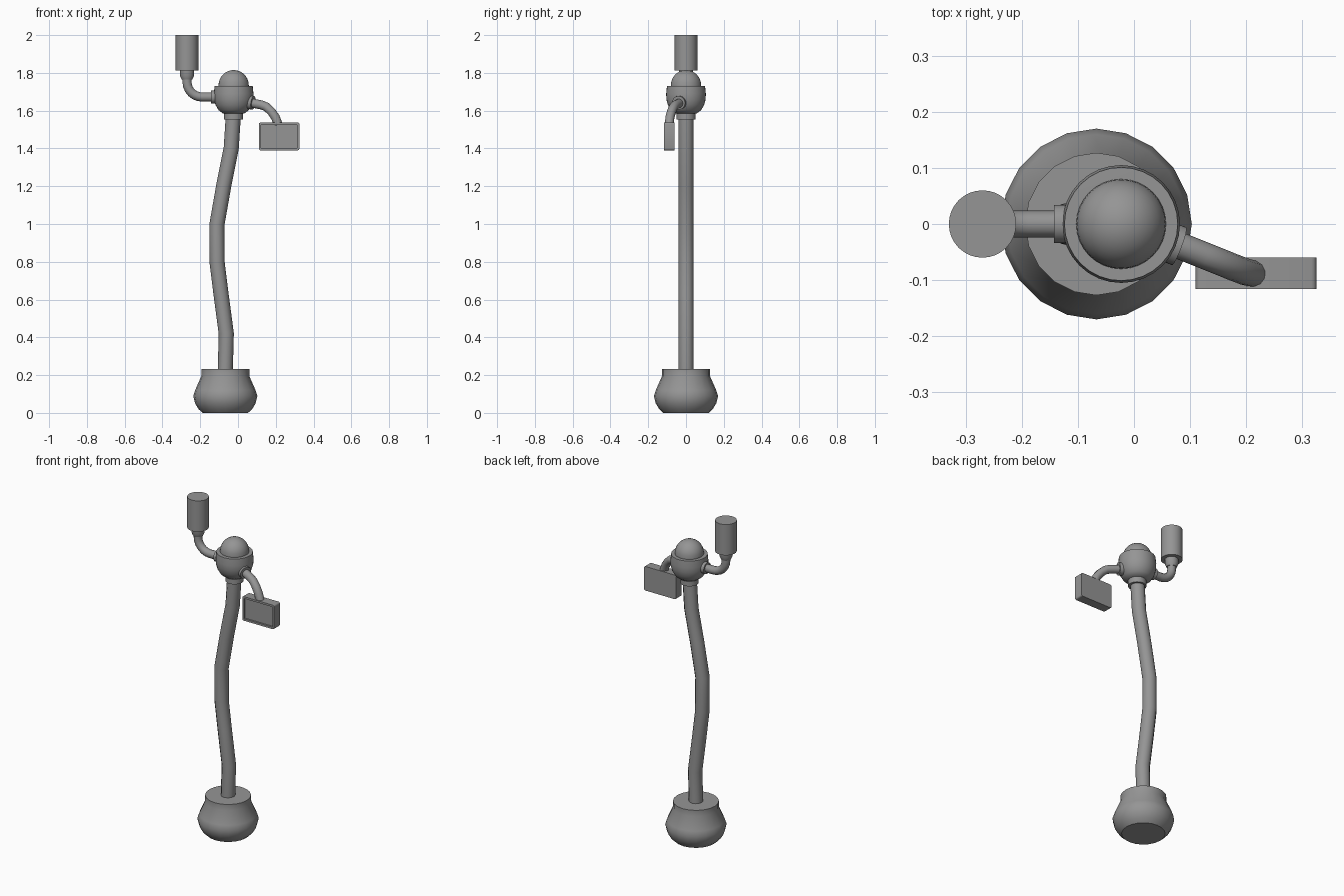
import bpy, bmesh, math
from mathutils import Vector

if "Cube" in bpy.data.objects:
    bpy.data.objects.remove(bpy.data.objects["Cube"])

GREY = (0.3, 0.3, 0.3, 1)
mat = bpy.data.materials.new("mid grey")
mat.use_nodes = True
mat.diffuse_color = GREY
mat.node_tree.nodes["Principled BSDF"].inputs["Base Color"].default_value = GREY


def finish(ob, smooth=True):
    ob.data.materials.clear()
    ob.data.materials.append(mat)
    bpy.ops.object.select_all(action="DESELECT")
    ob.select_set(True)
    bpy.context.view_layer.objects.active = ob
    if smooth:
        bpy.ops.object.shade_smooth_by_angle(angle=math.radians(40))
    return ob


def from_bmesh(name, bm):
    bmesh.ops.recalc_face_normals(bm, faces=bm.faces)
    me = bpy.data.meshes.new(name)
    bm.to_mesh(me)
    bm.free()
    ob = bpy.data.objects.new(name, me)
    bpy.context.collection.objects.link(ob)
    return ob


def lathe(name, profile, origin, axis=(0, 0, 1), sides=32):
    """Turn (radius, height) points around an axis through origin."""
    bm = bmesh.new()
    verts = [bm.verts.new((r, 0, h)) for r, h in profile]
    edges = [bm.edges.new(pair) for pair in zip(verts, verts[1:])]
    bmesh.ops.spin(bm, geom=verts + edges, cent=(0, 0, 0), axis=(0, 0, 1),
                   angle=math.tau, steps=sides, use_duplicate=False)
    bmesh.ops.remove_doubles(bm, verts=bm.verts, dist=0.0005)
    ob = from_bmesh(name, bm)
    turn = Vector((0, 0, 1)).rotation_difference(Vector(axis))
    ob.data.transform(turn.to_matrix().to_4x4())
    ob.location = origin
    return finish(ob)


def tube(name, points, radius):
    """Round tube along a chain of points."""
    cu = bpy.data.curves.new(name, "CURVE")
    cu.dimensions = "3D"
    cu.bevel_depth = radius
    cu.bevel_resolution = 4
    cu.use_fill_caps = True
    spline = cu.splines.new("POLY")
    spline.points.add(len(points) - 1)
    for p, co in zip(spline.points, points):
        p.co = (*co, 1)
    ob = bpy.data.objects.new(name, cu)
    bpy.context.collection.objects.link(ob)
    bpy.ops.object.select_all(action="DESELECT")
    ob.select_set(True)
    bpy.context.view_layer.objects.active = ob
    bpy.ops.object.convert(target="MESH")
    return finish(bpy.context.object)


# Pot-shaped foot and wavy stem
lathe("base", [(0, 0), (0.12, 0), (0.142, 0.02), (0.16, 0.05), (0.17, 0.09),
               (0.16, 0.12), (0.127, 0.195), (0.127, 0.232), (0, 0.232)],
      (-0.067, 0, 0), sides=20)
tube("stem", [(x, 0, z) for x, z in
              [(-0.068, 0.2), (-0.062, 0.42), (-0.09, 0.63), (-0.111, 0.8),
               (-0.111, 1.0), (-0.076, 1.2), (-0.036, 1.4), (-0.023, 1.6)]], 0.04)

# Head: collar, bowl and dome
HX = -0.023
lathe("stem_collar", [(0, 0), (0.05, 0), (0.05, 0.05), (0, 0.05)], (HX, 0, 1.552))
lathe("head_bowl", [(0, 1.586), (0.058, 1.586), (0.08, 1.603), (0.096, 1.63),
                    (0.104, 1.66), (0.105, 1.69), (0.101, 1.73), (0, 1.731)],
      (HX, 0, 0))
DOME = 0.08
lathe("head_dome", [(DOME * math.cos(a), DOME * math.sin(a))
                    for a in [math.pi / 2 * i / 8 for i in range(9)]],
      (HX, 0, 1.735))
lathe("dome_seat", [(DOME, 0), (DOME, 0.01)], (HX, 0, 1.726))

# Right arm bending up to the cylinder lamp
LX, AZ, BEND = -0.27, 1.672, 0.08
elbow = [(LX + BEND - BEND * math.sin(a), 0, AZ + BEND - BEND * math.cos(a))
         for a in [math.pi / 2 * i / 6 for i in range(7)]]
tube("right_arm", [(-0.08, 0, AZ)] + elbow + [(LX, 0, 1.78)], 0.024)
lathe("right_arm_collar", [(0, 0), (0.034, 0), (0.034, 0.05), (0, 0.05)],
      (-0.143, 0, AZ), axis=(1, 0, 0))
lathe("lamp_neck", [(0, 1.764), (0.028, 1.764), (0.037, 1.785), (0.037, 1.815), (0, 1.815)],
      (LX, 0, 0))
lathe("lamp", [(0, 1.812), (0.06, 1.812), (0.06, 2), (0, 2)], (LX, 0, 0))

# Left arm bending down to the screen
tube("left_arm", [(0.04, -0.025, 1.645), (0.085, -0.04, 1.638), (0.125, -0.056, 1.63),
                  (0.15, -0.066, 1.62), (0.177, -0.077, 1.595),
                  (0.198, -0.085, 1.565), (0.213, -0.089, 1.525)], 0.024)
lathe("left_arm_collar", [(0, 0), (0.036, 0), (0.036, 0.05), (0, 0.05)],
      (0.034, -0.022, 1.648), axis=(0.93, -0.35, -0.13))

# Screen box with rounded corners and a recessed front
bm = bmesh.new()
bmesh.ops.create_cube(bm, size=1)
for v in bm.verts:
    v.co = Vector((v.co.x * 0.215, v.co.y * 0.056, v.co.z * 0.147))
corners = [e for e in bm.edges
           if abs((e.verts[0].co - e.verts[1].co).normalized().y) > 0.9]
bmesh.ops.bevel(bm, geom=corners, offset=0.009, segments=3, profile=0.5,
                affect="EDGES")
bm.normal_update()
front = [f for f in bm.faces if f.normal.y < -0.9]
bmesh.ops.inset_region(bm, faces=front, thickness=0.012)
bmesh.ops.inset_region(bm, faces=front, thickness=0.0005, depth=-0.01)
screen = from_bmesh("screen", bm)
screen.location = (0.2175, -0.088, 1.4635)
finish(screen)
